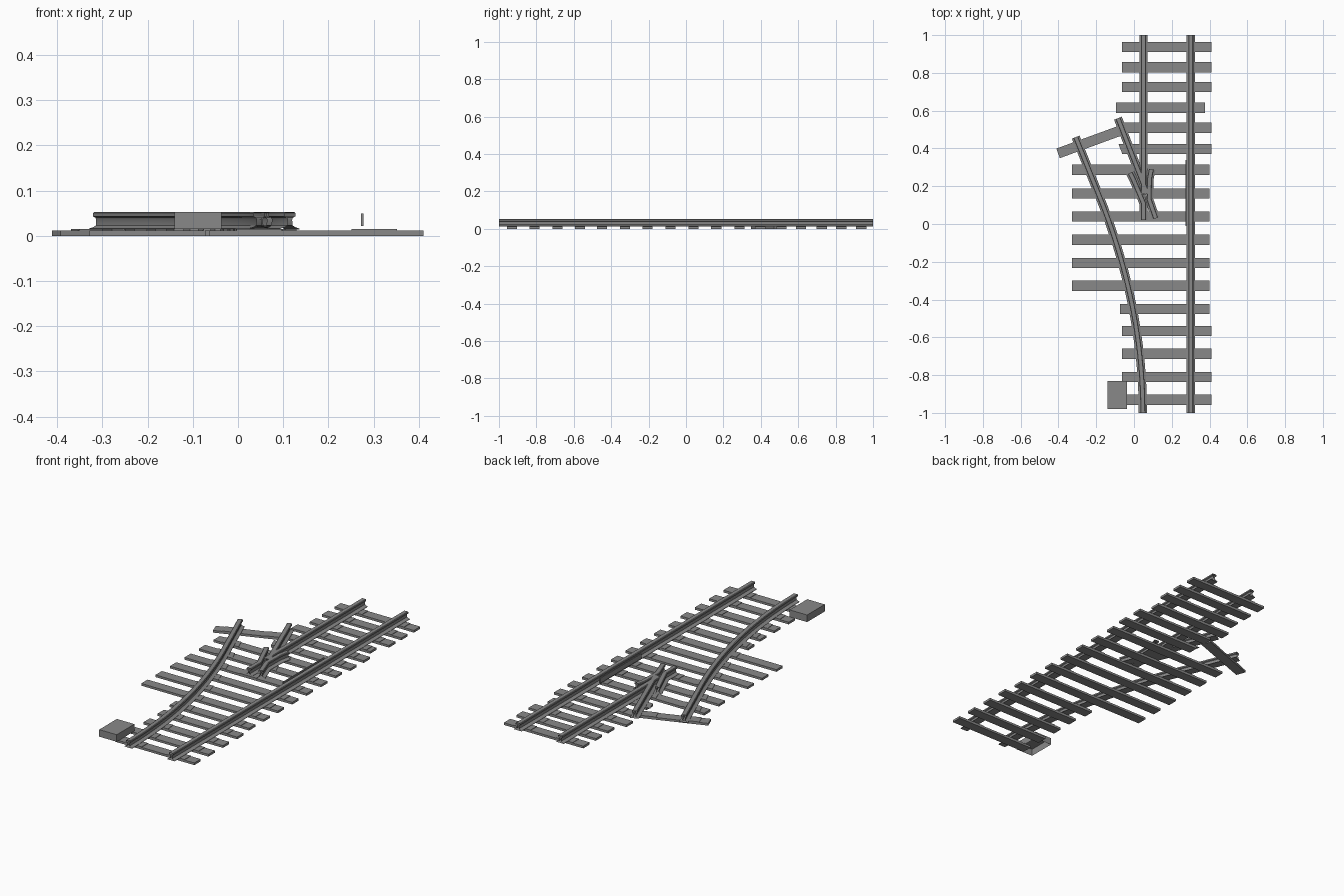
import bpy, bmesh
from mathutils import Vector

cube = bpy.data.objects.get("Cube")
if cube:
    bpy.data.objects.remove(cube)

grey = bpy.data.materials.new("steel_grey")
grey.use_nodes = True
grey.diffuse_color = (0.25, 0.25, 0.25, 1)
grey.node_tree.nodes["Principled BSDF"].inputs["Base Color"].default_value = (0.25, 0.25, 0.25, 1)

SLEEPER_TOP, PLATE_TOP, RAIL_TOP = 0.012, 0.0145, 0.0525


def finish(name, bm, smooth=False):
    bmesh.ops.recalc_face_normals(bm, faces=bm.faces)
    mesh = bpy.data.meshes.new(name)
    bm.to_mesh(mesh)
    bm.free()
    mesh.materials.append(grey)
    obj = bpy.data.objects.new(name, mesh)
    bpy.context.collection.objects.link(obj)
    if smooth:
        bpy.ops.object.select_all(action="DESELECT")
        obj.select_set(True)
        bpy.context.view_layer.objects.active = obj
        bpy.ops.object.shade_smooth_by_angle(angle=0.6)
    return obj


def slab(name, outline, z0, z1, open_bottom=False):
    """Flat block extruded upwards from a plan outline."""
    bm = bmesh.new()
    low = [bm.verts.new((x, y, z0)) for x, y in outline]
    high = [bm.verts.new((x, y, z1)) for x, y in outline]
    bm.faces.new(high)
    if not open_bottom:
        bm.faces.new(low[::-1])
    n = len(outline)
    for i in range(n):
        j = (i + 1) % n
        bm.faces.new((low[i], low[j], high[j], high[i]))
    return finish(name, bm)


def box(name, x0, x1, y0, y1, z0, z1, **kw):
    return slab(name, [(x0, y0), (x1, y0), (x1, y1), (x0, y1)], z0, z1, **kw)


# Rail cross-section: half outline, mirrored
HALF = [(0.022, PLATE_TOP - 0.001), (0.022, 0.016), (0.012, 0.019), (0.006, 0.023),
        (0.005, 0.036), (0.007, 0.040), (0.013, 0.043), (0.013, 0.050), (0.010, RAIL_TOP)]
SECTION = HALF + [(-x, z) for x, z in reversed(HALF)]


def rail(name, path):
    """Sweep the rail section along a plan path, with open ends."""
    pts = [Vector(p) for p in path]
    bm = bmesh.new()
    rings = []
    for i, p in enumerate(pts):
        before = (p - pts[i - 1]).normalized() if i else None
        after = (pts[i + 1] - p).normalized() if i < len(pts) - 1 else None
        d = ((before or after) + (after or before)).normalized()
        side = Vector((d.y, -d.x))
        rings.append([bm.verts.new((*(p + side * s), z)) for s, z in SECTION])
    n = len(SECTION)
    for a, b in zip(rings, rings[1:]):
        for i in range(n):
            j = (i + 1) % n
            bm.faces.new((a[i], a[j], b[j], b[i]))
    return finish(name, bm, smooth=True)


def curve_x(y):
    """Plan position of the diverging rail: a bend, then straight."""
    bend = min(y, 0.1)
    return 0.047 - 0.175 * (bend + 1) ** 2 - 0.4 * (y - bend)


def frog_x(y):
    return -0.085 - (y - 0.56) * 0.387


# Sleepers: (centre y, left end, right end)
NORMAL, LONG = (-0.063, 0.41), (-0.328, 0.40)
sleepers = [(y, *NORMAL) for y in (-0.93, -0.81, -0.687, -0.566, 0.397, 0.51, 0.726, 0.83, 0.937)]
sleepers += [(y, *LONG) for y in (-0.327, -0.206, -0.083, 0.04, 0.162, 0.287)]
sleepers += [(-0.45, -0.073, 0.40), (0.615, -0.095, 0.375)]
HW = 0.027


def tie_plate(name, y, centre):
    """Thin plate under a rail, slanted along with it."""
    a, b = centre(y - HW), centre(y + HW)
    slab(name, [(a - 0.05, y - HW), (a + 0.05, y - HW), (b + 0.05, y + HW), (b - 0.05, y + HW)],
         SLEEPER_TOP, PLATE_TOP)


for y, x0, x1 in sleepers:
    box("sleeper", x0, x1, y - HW, y + HW, 0, SLEEPER_TOP)
    tie_plate("right_tie_plate", y, lambda v: 0.301)
    if y < 0.3:
        tie_plate("curve_tie_plate", y, curve_x)
    if y > 0:
        tie_plate("left_tie_plate", y, lambda v: 0.05)
    if 0.1 < y < 0.45:
        tie_plate("frog_tie_plate", y, frog_x)

# Angled end sleeper under the diverging track
a, b = Vector((-0.402, 0.374)), Vector((-0.065, 0.497))
d = (b - a).normalized()
side = Vector((-d.y, d.x)) * HW
slab("angled_sleeper", [a - side, b - side, b + side, a + side], 0, SLEEPER_TOP)
for name, t in (("angled_plate_left", 0.09), ("angled_plate_right", 0.31)):
    c = a + d * t
    u = d * 0.045
    slab(name, [c - u - side, c + u - side, c + u + side, c - u + side], SLEEPER_TOP, PLATE_TOP)

# Running rails
rail("right_rail", [(0.301, -1), (0.301, 1)])
rail("left_rail", [(0.05, 0.16), (0.05, 1)])
ys = [-1 + 1.46 * i / 28 for i in range(29)]
rail("curved_rail", [(curve_x(y), y) for y in ys])

# Crossing: diverging rail and the two wing rails
rail("frog_rail", [(frog_x(0.16), 0.16), (frog_x(0.56), 0.56)])
rail("wing_rail_left", [(0.05, 0.02), (0.05, 0.11), (-0.005, 0.24), (-0.02, 0.27)])
rail("wing_rail_right", [(0.115, 0.03), (0.08, 0.13), (0.082, 0.24), (0.092, 0.29)])

# Check plate beside the right rail
box("check_plate", 0.272, 0.277, -0.01, 0.34, 0.022, 0.049)

# Switch motor housing, open underneath
box("switch_box", -0.14, -0.036, -0.98, -0.83, 0.015, 0.053, open_bottom=True)
